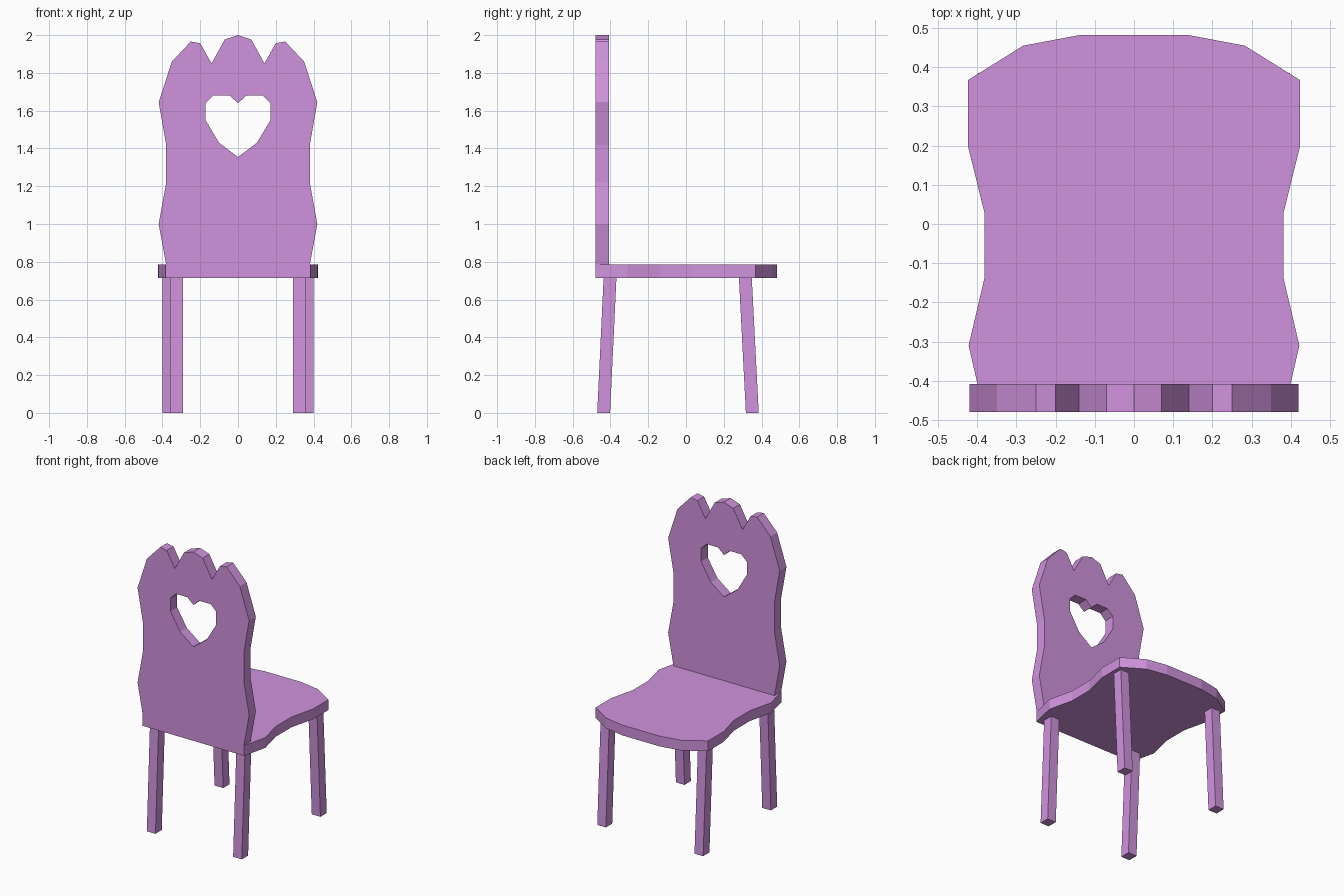
import bpy, bmesh
from mathutils import Matrix

if "Cube" in bpy.data.objects:
    bpy.data.objects.remove(bpy.data.objects["Cube"])

mat = bpy.data.materials.new("violet_paint")
mat.diffuse_color = (0.63, 0.29, 0.72, 1)
mat.use_nodes = True
mat.node_tree.nodes["Principled BSDF"].inputs["Base Color"].default_value = mat.diffuse_color


def finish(name, mesh):
    mesh.materials.clear()
    mesh.materials.append(mat)
    obj = bpy.data.objects.new(name, mesh)
    bpy.context.collection.objects.link(obj)
    return obj


def mirrored(half):
    """Closed outline from its right half, listed from one end to the other."""
    return half + [(-x, y) for x, y in reversed(half) if abs(x) > 1e-6]


def slab(name, outlines, thickness, matrix):
    """Flat board cut from outlines; inner outlines become holes."""
    curve = bpy.data.curves.new(name, 'CURVE')
    curve.dimensions = '2D'
    curve.fill_mode = 'BOTH'
    curve.extrude = thickness / 2
    for pts in outlines:
        sp = curve.splines.new('POLY')
        sp.points.add(len(pts) - 1)
        for p, (x, y) in zip(sp.points, pts):
            p.co = (x, y, 0, 1)
        sp.use_cyclic_u = True
    temp = bpy.data.objects.new("temp", curve)
    bpy.context.collection.objects.link(temp)
    bpy.context.view_layer.update()
    deps = bpy.context.evaluated_depsgraph_get()
    mesh = bpy.data.meshes.new_from_object(temp.evaluated_get(deps))
    bpy.data.objects.remove(temp)
    # weld caps to the rim and keep flat faces
    bm = bmesh.new()
    bm.from_mesh(mesh)
    bmesh.ops.remove_doubles(bm, verts=bm.verts, dist=1e-4)
    bm.transform(matrix)
    bmesh.ops.recalc_face_normals(bm, faces=bm.faces)
    for f in bm.faces:
        f.smooth = False
    bm.to_mesh(mesh)
    bm.free()
    mesh.name = name
    return finish(name, mesh)


# Seat
seat = mirrored([(0.14, 0.482), (0.283, 0.455), (0.424, 0.367), (0.424, 0.20),
                 (0.382, 0.03), (0.382, -0.14), (0.422, -0.31), (0.383, -0.48)])
slab("seat", [seat], 0.07, Matrix.Translation((0, 0, 0.75)))

# Backrest with crown top and heart cut-out
back = mirrored([(0.07, 1.977), (0.14, 1.85), (0.20, 1.957), (0.25, 1.966),
                 (0.35, 1.86), (0.42, 1.645), (0.38, 1.418), (0.38, 1.22),
                 (0.42, 1.0), (0.38, 0.783)]) + [(0, 2.0)]
back = [back[-1]] + back[:-1]
heart = mirrored([(0, 1.64), (0.045, 1.68), (0.13, 1.68), (0.172, 1.64),
                  (0.172, 1.55), (0.10, 1.43), (0, 1.355)])
slab("backrest", [back, heart], 0.072,
     Matrix.Translation((0, -0.444, 0)) @ Matrix.Rotation(1.5707963, 4, 'X'))


# Splayed square legs
def leg(name, x, y_bottom, y_top):
    bm = bmesh.new()
    bmesh.ops.create_cube(bm, size=1)
    for v in bm.verts:
        top = v.co.z > 0
        v.co = (x + v.co.x * 0.065, (y_top if top else y_bottom) + v.co.y * 0.068,
                0.72 if top else 0)
    mesh = bpy.data.meshes.new(name)
    bm.to_mesh(mesh)
    bm.free()
    finish(name, mesh)


for side, s in (("left", -1), ("right", 1)):
    leg("backrest_leg_" + side, s * 0.325, -0.436, -0.402)
    leg("open_side_leg_" + side, s * 0.366, 0.351, 0.314)
